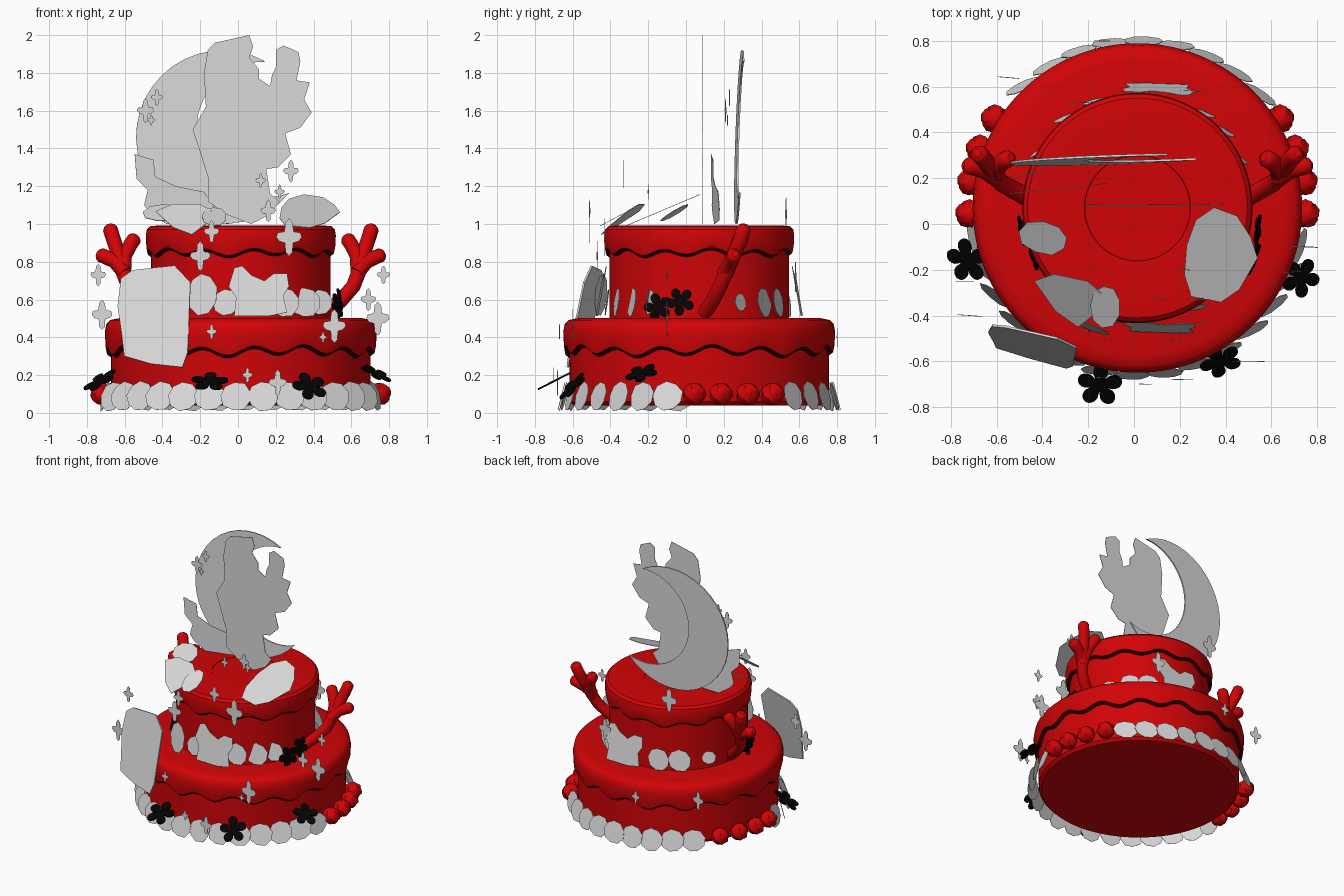
import bpy, bmesh, math, random
from mathutils import Matrix, Vector

if "Cube" in bpy.data.objects:
    bpy.data.objects.remove(bpy.data.objects["Cube"])

random.seed(4)
CX, CY = 0.015, 0.07          # axis of the cake


def mat(name, rgb):
    m = bpy.data.materials.new(name)
    m.diffuse_color = (*rgb, 1)
    m.use_nodes = True
    m.node_tree.nodes["Principled BSDF"].inputs["Base Color"].default_value = m.diffuse_color
    return m


RED = mat("red icing", (0.64, 0.0012, 0.002))
DARK = mat("dark icing edge", (0.03, 0.0005, 0.0005))
GREY = mat("pale grey", (0.7, 0.7, 0.7))
BLACK = mat("black", (0.001, 0.001, 0.001))


def finish(name, bm, mats, smooth=False):
    bmesh.ops.recalc_face_normals(bm, faces=bm.faces)
    me = bpy.data.meshes.new(name)
    bm.to_mesh(me)
    bm.free()
    for m in mats:
        me.materials.append(m)
    ob = bpy.data.objects.new(name, me)
    bpy.context.collection.objects.link(ob)
    if smooth:
        bpy.ops.object.select_all(action='DESELECT')
        ob.select_set(True)
        bpy.context.view_layer.objects.active = ob
        bpy.ops.object.shade_smooth_by_angle(angle=math.radians(35))
    return ob


def tier(name, profile, waves, dark_row, segs=128):
    """Lathe of (radius, z, wave height); one row of faces is dark."""
    bm = bmesh.new()
    rings = []
    for r, z, w in profile:
        ring = []
        for i in range(segs):
            a = 2 * math.pi * i / segs
            dz = w * (math.sin(waves * a) + 0.35 * math.sin(5 * a + 1))
            ring.append(bm.verts.new((CX + r * math.cos(a), CY + r * math.sin(a), z + dz)))
        rings.append(ring)
    for k in range(len(rings) - 1):
        for i in range(segs):
            j = (i + 1) % segs
            f = bm.faces.new((rings[k][i], rings[k][j], rings[k + 1][j], rings[k + 1][i]))
            f.material_index = 1 if k == dark_row else 0
    bm.faces.new(rings[0])
    bm.faces.new(rings[-1])
    return finish(name, bm, [RED, DARK], True)


def plate(name, pts, loc, yaw=0, tilt=0, m=GREY, thick=0.003, roll=0):
    """Flat upright cut-out facing -y, leaned back by tilt, turned by yaw (degrees)."""
    bm = bmesh.new()
    rows = [[bm.verts.new((u, s * thick / 2, v)) for u, v in pts] for s in (-1, 1)]
    bm.faces.new(rows[0])
    bm.faces.new(rows[1][::-1])
    n = len(pts)
    for i in range(n):
        j = (i + 1) % n
        bm.faces.new((rows[0][i], rows[1][i], rows[1][j], rows[0][j]))
    rad = math.radians
    bm.transform(Matrix.Translation(loc) @ Matrix.Rotation(rad(yaw), 4, 'Z')
                 @ Matrix.Rotation(rad(-tilt), 4, 'X') @ Matrix.Rotation(rad(roll), 4, 'Y'))
    return finish(name, bm, [m])


def blob(w, h, n=9, jitter=0.1):
    """Irregular rounded polygon."""
    out = []
    for i in range(n):
        a = 2 * math.pi * i / n + 0.3
        k = 1 - random.uniform(0, jitter)
        out.append((w * k * math.cos(a), h * k * math.sin(a)))
    return out


def on_ring(r, deg, z):
    a = math.radians(deg)
    return (CX + r * math.cos(a), CY + r * math.sin(a), z)


def soft_yaw(deg, k):
    """Outward yaw, pulled toward the front or the back by factor k."""
    deg = (deg + 180) % 360 - 180
    return (deg + 90) * k if deg < 0 else 180 + (deg - 90) * k


# Two cake tiers with wavy icing skirts
tier("lower_tier", [(0.665, 0.04, 0), (0.685, 0.06, 0), (0.688, 0.318, 0.022), (0.71, 0.334, 0.022),
                    (0.716, 0.36, 0.015), (0.72, 0.43, 0), (0.712, 0.47, 0), (0.69, 0.492, 0),
                    (0.64, 0.502, 0)], 16, 2)
tier("upper_tier", [(0.475, 0.48, 0), (0.475, 0.84, 0.016), (0.494, 0.855, 0.016),
                    (0.5, 0.88, 0.012), (0.503, 0.94, 0), (0.498, 0.97, 0), (0.48, 0.988, 0),
                    (0.44, 0.992, 0), (0.232, 0.99, 0), (0.23, 0.986, 0)], 12, 1)

# Piped icing balls on both sides of the base
for side in (1, -1):
    for deg in (-2, 9, 20.5, 32):
        bm = bmesh.new()
        bmesh.ops.create_icosphere(bm, subdivisions=3, radius=0.062)
        for v in bm.verts:
            d = v.co.normalized()
            swirl = math.sin(5 * math.atan2(d.y, d.x) + 6 * d.z) * math.cos(d.z * 1.2)
            v.co *= 0.95 + 0.09 * swirl
        bm.transform(Matrix.Translation(on_ring(0.735, deg if side > 0 else 180 - deg, 0.1)))
        finish("icing_ball", bm, [RED], True)

# Flat discs around the rest of the base
for i in range(32):
    deg = -2 + i * 11.25
    local = (deg + 180) % 360 - 180
    if -6 < local < 38 or local > 142 or local < -174:
        continue
    yaw = deg + 90 if -16 < local < 0 or local < -164 else soft_yaw(deg, 0.66)
    plate("base_disc", blob(0.088, 0.084), on_ring(0.73, deg, 0.088), yaw + random.uniform(-5, 5), 14)

# Discs and crowns standing on the lower tier
for deg, size in ((-99, 0.075), (-62, 0.085), (-46, 0.085), (-32, 0.07), (26, 0.05), (44, 0.085),
                  (58, 0.085), (109, 0.085), (126, 0.085), (150, 0.05)):
    yaw = soft_yaw(deg, 0.3 if deg < 0 else 0.55)
    plate("tier_disc", blob(size, size), on_ring(0.495, deg, 0.585), yaw, 8)
crown = [(-0.13, -0.13), (-0.12, -0.03), (-0.16, 0.03), (-0.13, 0.13), (-0.09, 0.14), (-0.04, 0.09),
         (0.03, 0.06), (0.08, 0.1), (0.15, 0.1), (0.16, 0.03), (0.13, -0.02), (0.15, -0.11),
         (0.05, -0.13)]
plate("front_crown", crown, (0.11, -0.45, 0.64), -2, 10)
plate("back_crown", crown, (0.11, 0.59, 0.64), 178, 10)
plate("front_leaf", blob(0.09, 0.12), (-0.19, -0.45, 0.63), -22, 6)

# Large panel leaning at the front left
plate("front_panel", [(-0.15, -0.22), (0.0, -0.262), (0.17, -0.28), (0.195, -0.2), (0.19, 0.18),
                      (0.1, 0.27), (0.0, 0.26), (-0.13, 0.245), (-0.19, 0.2), (-0.2, 0.05),
                      (-0.17, -0.1)], (-0.445, -0.53, 0.515), -14, 12, thick=0.01)

# Tilted petals lying on the top
plate("top_petal_right", [(-0.16, -0.1), (-0.13, -0.2), (0.0, -0.23), (0.08, -0.17), (0.16, -0.02),
                          (0.13, 0.08), (0.07, 0.18), (-0.03, 0.22), (-0.11, 0.16), (-0.15, 0.04)],
      (0.38, -0.13, 1.07), 0, 67)
plate("top_petal_left", blob(0.115, 0.09), (-0.395, -0.06, 1.06), -12, 58)
plate("top_petal_front", [(-0.17, 0.06), (-0.09, 0.12), (0.06, 0.12), (0.13, 0.07), (0.12, -0.05),
                          (0.06, -0.14), (-0.05, -0.08)], (-0.28, -0.33, 1.03), -12, 52)
plate("top_petal_small", blob(0.07, 0.11), (-0.125, -0.36, 1.04), 0, 62)

# Crescent: outer arc and inner arc meeting at the two horns
oc, orad, ic, irad = Vector((-0.08, 1.46)), 0.46, Vector((0.14, 1.5)), 0.36
d = (ic - oc).length
base = math.atan2(ic.y - oc.y, ic.x - oc.x)
along = (orad ** 2 - irad ** 2 + d * d) / (2 * d)
ha, hb = math.acos(along / orad), math.acos((along - d) / irad)
N = 28
pts = []
for i in range(N + 1):
    a = base + ha + (2 * math.pi - 2 * ha) * i / N
    pts.append((oc.x + orad * math.cos(a), oc.y + orad * math.sin(a) - 1.46))
for i in range(1, N):
    a = base - hb - (2 * math.pi - 2 * hb) * i / N
    pts.append((ic.x + irad * math.cos(a), ic.y + irad * math.sin(a) - 1.46))
plate("crescent", pts, (0, 0.285, 1.46), 2, 2, thick=0.01)

# Jagged panel standing in front of the crescent
jag = [(-0.16, 1.92), (-0.12, 1.96), (0.06, 2.0), (0.08, 1.94), (0.06, 1.88), (0.11, 1.82),
       (0.11, 1.77), (0.17, 1.73), (0.18, 1.79), (0.2, 1.83), (0.2, 1.92), (0.24, 1.945),
       (0.32, 1.91), (0.33, 1.86), (0.31, 1.76), (0.38, 1.75), (0.35, 1.66), (0.39, 1.59),
       (0.33, 1.51), (0.25, 1.48), (0.28, 1.37), (0.21, 1.3), (0.15, 1.29), (0.17, 1.16),
       (0.22, 1.12), (0.17, 1.05), (0.07, 1.0), (-0.06, 1.05), (-0.16, 1.12), (-0.16, 1.25),
       (-0.2, 1.38), (-0.24, 1.5), (-0.17, 1.62), (-0.18, 1.8)]
plate("jagged_panel", jag, (0, 0.085, 0), 0)
plate("small_panel", [(-0.55, 1.37), (-0.45, 1.34), (-0.44, 1.25), (-0.33, 1.2), (-0.18, 1.17),
                      (-0.12, 1.08), (-0.14, 1.02), (-0.38, 1.0), (-0.47, 1.06), (-0.5, 1.1),
                      (-0.48, 1.18), (-0.54, 1.24)], (0, 0.19, 0), 6)

# Forked arms, mirrored
for s in (1, -1):
    cu = bpy.data.curves.new("forked_arm", 'CURVE')
    cu.dimensions, cu.bevel_depth, cu.bevel_resolution, cu.use_fill_caps = '3D', 0.041, 4, True
    for path in ([(0.47, 0.1, 0.53), (0.54, 0.14, 0.59), (0.61, 0.18, 0.67), (0.645, 0.22, 0.76),
                  (0.66, 0.25, 0.83), (0.69, 0.29, 0.92), (0.707, 0.305, 0.975)],
                 [(0.635, 0.21, 0.73), (0.63, 0.25, 0.83), (0.6, 0.275, 0.89), (0.58, 0.285, 0.92)],
                 [(0.63, 0.2, 0.74), (0.68, 0.235, 0.8), (0.73, 0.25, 0.825), (0.755, 0.255, 0.835)]):
        end = Vector(path[-1])
        step = (end - Vector(path[-2])).normalized()
        radii = [0.95] * len(path) + [0.75, 0.4]
        path = path + [tuple(end + step * 0.014), tuple(end + step * 0.024)]
        sp = cu.splines.new('POLY')
        sp.points.add(len(path) - 1)
        for p, q, r in zip(sp.points, path, radii):
            p.co = (CX + s * (q[0] - CX), q[1], q[2], 1)
            p.radius = r
    cu.materials.append(RED)
    arm = bpy.data.objects.new("forked_arm", cu)
    bpy.context.collection.objects.link(arm)
    bpy.ops.object.select_all(action='DESELECT')
    arm.select_set(True)
    bpy.context.view_layer.objects.active = arm
    bpy.ops.object.convert(target='MESH')
    bpy.ops.object.shade_smooth_by_angle(angle=math.radians(60))


# Black five-petal flowers
def flower(loc, yaw, tilt, size):
    pts = []
    for i in range(60):
        a = 2 * math.pi * i / 60
        r = size * (0.3 + 0.7 * abs(math.cos(2.5 * a)) ** 0.55)
        pts.append((r * math.sin(a), r * math.cos(a)))
    plate("flower", pts, loc, yaw, tilt, BLACK, 0.01, random.uniform(0, 60))


flower((-0.73, -0.16, 0.17), -60, 55, 0.1)
flower((-0.15, -0.705, 0.165), 0, 63, 0.1)
flower((0.38, -0.6, 0.14), 20, 42, 0.095)
flower((0.73, -0.235, 0.21), 60, 60, 0.09)
flower((0.525, -0.15, 0.56), 72, 8, 0.076)
flower((0.54, -0.03, 0.59), 84, 8, 0.076)
flower((-0.44, -0.14, 0.56), -72, 8, 0.07)
flower((-0.49, -0.03, 0.57), -78, 8, 0.07)

# Floating four-point sparkles: x, y, z, half height
star = [(0, 1), (0.2, 0.75), (0.24, 0.3), (0.6, 0.24), (0.68, 0), (0.5, -0.22), (0.22, -0.3), (0.18, -0.8)]
star = star + [(0, -1)] + [(-u, v) for u, v in star[:0:-1]]
for x, y, z, h in ((-0.49, 0.21, 1.6, 0.065), (-0.43, 0.23, 1.67, 0.045), (-0.46, 0.22, 1.55, 0.03),
                   (-0.14, -0.51, 0.96, 0.06), (-0.2, -0.47, 0.83, 0.08), (0.27, -0.43, 0.93, 0.1),
                   (0.12, -0.33, 1.23, 0.04), (0.28, -0.33, 1.28, 0.06), (0.22, -0.2, 1.17, 0.04),
                   (0.16, -0.51, 1.07, 0.06), (-0.74, -0.25, 0.73, 0.06), (-0.72, -0.4, 0.52, 0.08),
                   (0.77, -0.1, 0.73, 0.05), (0.69, -0.21, 0.6, 0.06), (0.74, -0.1, 0.5, 0.09),
                   (0.51, -0.6, 0.46, 0.09), (0.45, -0.6, 0.4, 0.03), (-0.14, -0.67, 0.43, 0.04),
                   (0.05, -0.7, 0.2, 0.04), (0.21, -0.68, 0.16, 0.07), (-0.14, 0.8, 0.4, 0.05),
                   (-0.55, 0.64, 0.42, 0.07), (-0.23, 0.53, 1.05, 0.09), (0.27, 0.58, 0.72, 0.08)):
    plate("sparkle", [(u * h, v * h) for u, v in star], (x, y, z), random.uniform(-5, 5))
